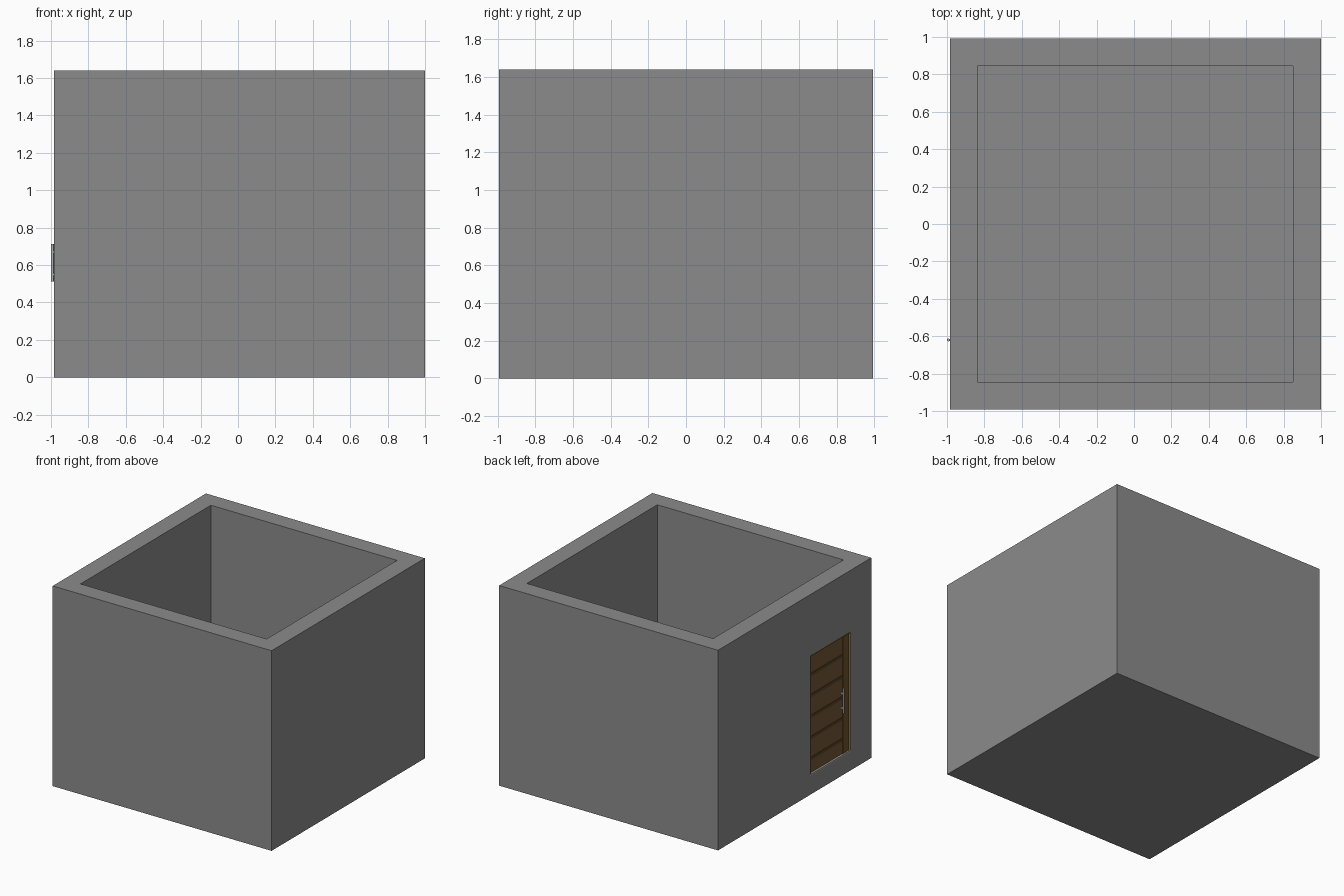
import bpy
from mathutils import Vector

cube = bpy.data.objects.get("Cube")
if cube:
    bpy.data.objects.remove(cube, do_unlink=True)


def material(name, rgb):
    m = bpy.data.materials.new(name)
    m.use_nodes = True
    m.diffuse_color = (*rgb, 1)
    m.node_tree.nodes["Principled BSDF"].inputs["Base Color"].default_value = (*rgb, 1)
    return m


concrete = material("concrete_grey", (0.26, 0.26, 0.26))
wood = material("door_brown", (0.18, 0.10, 0.037))
dark_wood = material("dark_brown", (0.105, 0.058, 0.022))
stile_wood = material("stile_brown", (0.16, 0.09, 0.025))
tan = material("frame_tan", (0.34, 0.27, 0.13))
pale = material("threshold_pale", (0.42, 0.41, 0.37))
steel = material("handle_steel", (0.42, 0.46, 0.50))


def box(name, low, high, mat):
    """Box between two opposite corners."""
    low, high = Vector(low), Vector(high)
    bpy.ops.mesh.primitive_cube_add(size=1, location=(low + high) / 2)
    ob = bpy.context.object
    ob.name = name
    ob.scale = high - low
    bpy.ops.object.transform_apply(location=False, rotation=False, scale=True)
    ob.data.materials.append(mat)
    return ob


def cut(target, cutter):
    """Subtract the cutter from the target, then discard it."""
    cutter.hide_render = True
    mod = target.modifiers.new("cut", "BOOLEAN")
    mod.operation = "DIFFERENCE"
    mod.solver = "EXACT"
    mod.object = cutter
    bpy.context.view_layer.objects.active = target
    bpy.ops.object.modifier_apply(modifier=mod.name)
    bpy.data.objects.remove(cutter, do_unlink=True)


# Main dimensions
HALF, WALL, HEIGHT, FLOOR = 0.992, 0.148, 1.64, 0.15
LEFT, RIGHT = -0.985, 0.999          # outer wall faces along x
INNER = LEFT + WALL                  # inner face of the door wall
Y0, Y1, Z0, Z1 = -0.73, -0.20, 0.155, 1.14   # doorway
T = 0.01                             # frame thickness

# Open-topped room with a doorway
room = box("room_walls", (LEFT, -HALF, 0), (RIGHT, HALF, HEIGHT), concrete)
cut(room, box("room_cutter", (INNER, -HALF + WALL, FLOOR),
              (RIGHT - WALL, HALF - WALL, HEIGHT + 0.2), concrete))
cut(room, box("doorway_cutter", (LEFT - 0.1, Y0, Z0), (INNER + 0.1, Y1, Z1), concrete))

# Door frame lining the doorway
box("threshold", (LEFT, Y0, Z0), (INNER, Y1, Z0 + T), pale)
box("frame_front_jamb", (LEFT, Y0, Z0 + T), (INNER, Y0 + T, Z1), tan)
box("frame_back_jamb", (LEFT, Y1 - T, Z0 + T), (INNER, Y1, Z1), wood)
box("frame_head", (LEFT, Y0 + T, Z1 - T), (INNER, Y1 - T, Z1), wood)

# Door leaf
OUT, IN = LEFT + 0.015, LEFT + 0.06
box("door_leaf", (OUT, Y0 + T, Z0 + T), (IN, Y1 - T, Z1 - T), wood)

# Trim and handle on both faces of the leaf
HANDLE_Y = -0.62
for side, face, sign in (("outer", OUT, -1), ("inner", IN, 1)):

    def plate(name, depth, y, z, mat, start=0):
        xs = sorted((face + sign * start, face + sign * depth))
        return box(f"{side}_{name}", (xs[0], y[0], z[0]), (xs[1], y[1], z[1]), mat)

    for i in range(6):
        z = 0.27 + 0.172 * i
        plate(f"door_slat_{i + 1}", 0.005, (HANDLE_Y - 0.01, Y1 - 0.025), (z, z + 0.024), dark_wood)
    plate("door_stile", 0.004, (Y0 + T, HANDLE_Y - 0.02), (Z0 + T, Z1 - T), stile_wood)

    # Pull handle: upright bar on two posts
    for label, z in (("lower", 0.55), ("upper", 0.67)):
        plate(f"handle_{label}_post", 0.022, (HANDLE_Y - 0.006, HANDLE_Y + 0.006),
              (z - 0.006, z + 0.006), steel)
    bpy.ops.mesh.primitive_cylinder_add(vertices=16, radius=0.0075, depth=0.2,
                                        location=(face + sign * 0.0225, HANDLE_Y, 0.612))
    bar = bpy.context.object
    bar.name = f"{side}_handle_bar"
    bar.data.materials.append(steel)
    bpy.ops.object.shade_smooth_by_angle()
